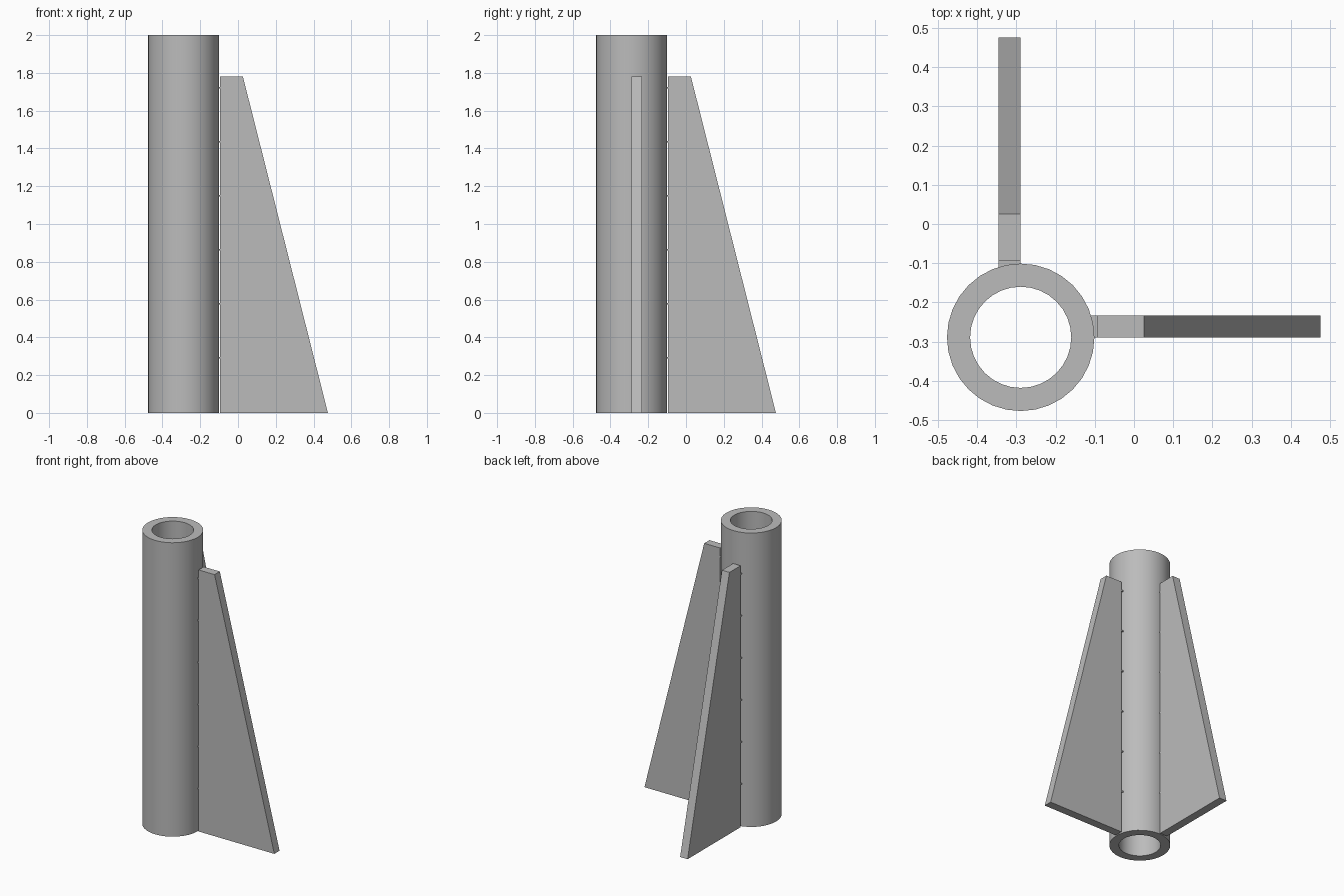
import bpy, bmesh
from math import radians
from mathutils import Matrix, Vector

cube = bpy.data.objects.get("Cube")
if cube:
    bpy.data.objects.remove(cube, do_unlink=True)

AXIS = Vector((-0.289, -0.289, 0))
OUTER, INNER, HEIGHT = 0.188, 0.129, 2.0
FIN_START, THICK = 0.195, 0.056

grey = bpy.data.materials.new("plain grey")
grey.use_nodes = True
color = (0.5, 0.5, 0.5, 1)
grey.diffuse_color = color
grey.node_tree.nodes["Principled BSDF"].inputs["Base Color"].default_value = color


def finish(name, bm):
    bmesh.ops.recalc_face_normals(bm, faces=bm.faces)
    mesh = bpy.data.meshes.new(name)
    bm.to_mesh(mesh)
    bm.free()
    mesh.materials.append(grey)
    obj = bpy.data.objects.new(name, mesh)
    bpy.context.collection.objects.link(obj)
    return obj


def prism(bm, profile, y0, y1):
    """Extrude an x-z outline from y0 to y1."""
    face = bm.faces.new([bm.verts.new((x, y0, z)) for x, z in profile])
    new = bmesh.ops.extrude_face_region(bm, geom=[face])["geom"]
    bmesh.ops.translate(bm, vec=(0, y1 - y0, 0),
                        verts=[v for v in new if isinstance(v, bmesh.types.BMVert)])


# Hollow tube: a wall section spun around the axis
bm = bmesh.new()
section = [(INNER, 0), (OUTER, 0), (OUTER, HEIGHT), (INNER, HEIGHT)]
verts = [bm.verts.new((r, 0, z)) for r, z in section]
edges = [bm.edges.new((verts[i], verts[(i + 1) % 4])) for i in range(4)]
bmesh.ops.spin(bm, geom=verts + edges, cent=(0, 0, 0), axis=(0, 0, 1),
               angle=radians(360), steps=32, use_merge=True)
bmesh.ops.remove_doubles(bm, verts=bm.verts, dist=0.0001)
bmesh.ops.translate(bm, vec=AXIS, verts=bm.verts)
tube = finish("tube", bm)
bpy.ops.object.select_all(action="DESELECT")
tube.select_set(True)
bpy.context.view_layer.objects.active = tube
bpy.ops.object.shade_smooth_by_angle(angle=radians(30))

# Two tapered fins at right angles, each held to the tube by six thin tabs
fin = [(FIN_START, 0), (0.765, 0), (0.315, 1.78), (FIN_START, 1.78)]
for side, turn in (("left", 0), ("back", 90)):
    place = Matrix.Translation(AXIS) @ Matrix.Rotation(radians(turn), 4, "Z")
    bm = bmesh.new()
    prism(bm, fin, 0, THICK)
    bm.transform(place)
    finish(side + "_fin", bm)

    bm = bmesh.new()
    for i in range(6):
        z = 0.291 + 0.286 * i
        prism(bm, [(0.17, z - 0.004), (FIN_START, z - 0.004),
                   (FIN_START, z + 0.004), (0.17, z + 0.004)], 0, THICK)
    bm.transform(place)
    finish(side + "_fin_tabs", bm)
